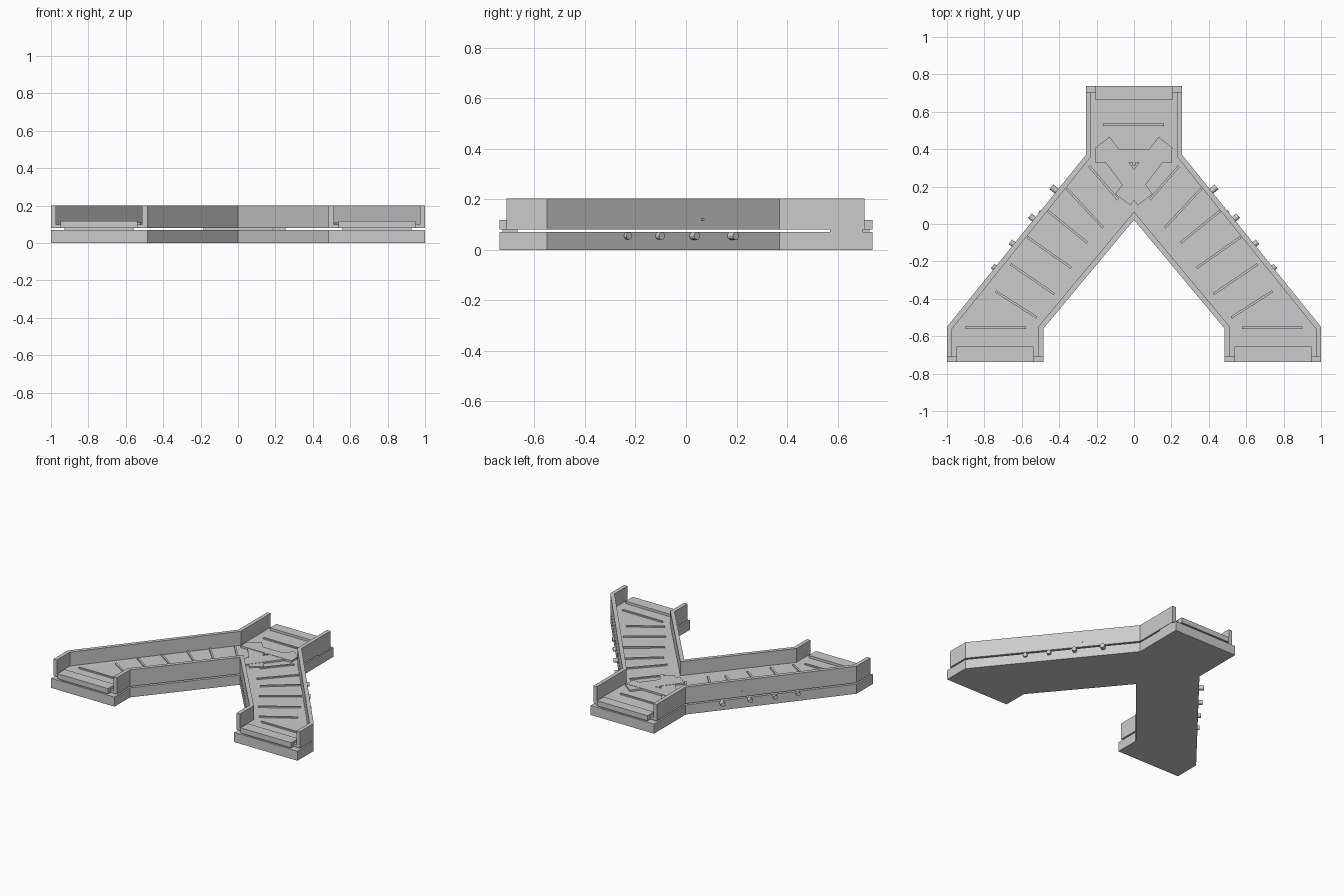
import bpy, bmesh, math
from mathutils import Vector

if "Cube" in bpy.data.objects:
    bpy.data.objects.remove(bpy.data.objects["Cube"])

BASE, WALL_Z0, WALL_Z1 = 0.07, 0.08, 0.202
DECK = 0.1


def prism(name, pts, z0, z1):
    """Extrude a plan outline between two heights."""
    bm = bmesh.new()
    face = bm.faces.new([bm.verts.new((x, y, z0)) for x, y in pts])
    res = bmesh.ops.extrude_face_region(bm, geom=[face])
    top = [v for v in res["geom"] if isinstance(v, bmesh.types.BMVert)]
    bmesh.ops.translate(bm, verts=top, vec=(0, 0, z1 - z0))
    bmesh.ops.recalc_face_normals(bm, faces=bm.faces)
    me = bpy.data.meshes.new(name)
    bm.to_mesh(me)
    bm.free()
    ob = bpy.data.objects.new(name, me)
    bpy.context.collection.objects.link(ob)
    return ob


def mirror(pts):
    return [(-x, y) for x, y in reversed(pts)]


def box(name, x0, x1, y0, y1, z0, z1):
    return prism(name, [(x0, y0), (x1, y0), (x1, y1), (x0, y1)], z0, z1)


def offset(path, d):
    """Mitred offset of an open path to its left side."""
    P = [Vector(p) for p in path]
    N = [Vector((-(b - a).y, (b - a).x)).normalized() for a, b in zip(P, P[1:])]
    out = []
    for i, p in enumerate(P):
        a, b = N[max(i - 1, 0)], N[min(i, len(N) - 1)]
        out.append(tuple(p + (a + b) * d / (1 + a.dot(b))))
    return out


def wall(name, path, d):
    return prism(name, list(path) + offset(path, d)[::-1], WALL_Z0, WALL_Z1)


def bar(name, a, b, w, z0, z1):
    """Thin board laid between two plan points."""
    a, b = Vector(a), Vector(b)
    n = Vector((-(b - a).y, (b - a).x)).normalized() * w / 2
    return prism(name, [tuple(p) for p in (a + n, a - n, b - n, b + n)], z0, z1)


def peg(name, x, y, z, r, length, direction):
    bpy.ops.mesh.primitive_cylinder_add(vertices=12, radius=r, depth=length, location=(x, y, z))
    ob = bpy.context.object
    ob.name = name
    ob.rotation_euler = Vector(direction).to_track_quat('Z', 'Y').to_euler()
    return ob


# Forked base slab
half = [(0.257, 0.738), (0.257, 0.37), (1.0, -0.55), (1.0, -0.738), (0.485, -0.738), (0.485, -0.56)]
prism("base_slab", half + [(0, 0.022)] + mirror(half), 0, BASE)

# Parapet walls
outer = [(0.257, 0.706), (0.257, 0.37), (1.0, -0.55), (1.0, -0.71)]
fork = [(0.485, -0.71), (0.485, -0.56), (0, 0.022), (-0.485, -0.56), (-0.485, -0.71)]
wall("outer_wall_right", outer, -0.028)
wall("outer_wall_left", mirror(outer), -0.028)
wall("inner_wall", fork, -0.028)
box("rear_wall_block", 0.19, 0.255, 0.57, 0.7, BASE - .002, WALL_Z0 + 0.002)

# Raised walking deck between the walls
prism("deck", offset(outer, -0.026) + offset(fork, -0.026) + offset(mirror(outer), -0.026),
      WALL_Z0 + 0.001, DECK)


# Threshold steps at the three ends
def step(name, cx, y_out, y_in):
    s = 0.012 if y_in > y_out else -0.012
    box(name + "_riser", cx - 0.185, cx + 0.185, *sorted((y_out + s, y_in - s)), BASE - .002, 0.1)
    box(name + "_tread", cx - 0.205, cx + 0.205, *sorted((y_out, y_in)), 0.08, 0.118)


step("rear_step", 0, 0.738, 0.663)
step("right_step", 0.743, -0.738, -0.655)
step("left_step", -0.743, -0.738, -0.655)

# Raised floor battens
LOW, TOP = DECK - 0.005, DECK + 0.009
box("rear_batten", -0.165, 0.16, 0.525, 0.538, LOW, TOP)
battens = [((0.52, -0.50), (0.74, -0.36)), ((0.425, -0.375), (0.66, -0.215)),
           ((0.335, -0.235), (0.57, -0.07)), ((0.25, -0.10), (0.46, 0.07)),
           ((0.165, -0.02), (0.36, 0.19)), ((0.085, 0.13), (0.24, 0.31))]
for side, s in (("right", 1), ("left", -1)):
    for i, (a, b) in enumerate(battens):
        bar(f"{side}_batten_{i}", (s * a[0], a[1]), (s * b[0], b[1]), 0.013, LOW, TOP)
    box(f"{side}_end_batten", s * 0.74 - 0.162, s * 0.74 + 0.162, -0.561, -0.548, LOW, TOP)
    # Crossed boards at the junction
    bar(f"{side}_cross_board", (s * 0.17, 0.435), (s * -0.06, 0.13), 0.1, LOW, TOP + 0.002 + s * 0.001)
    # Bolts through the outer edge
    for i, y in enumerate((0.175, 0.025, -0.11, -0.235)):
        x = 0.257 + (0.37 - y) * 0.743 / 0.92
        r = 0.016 - 0.0005 * i
        depth = 0.02 - 0.007 * i
        peg(f"{side}_bolt_{i}", s * (x + depth * .78 - .012), y + depth * .63 - .008, 0.055, r, 0.06, (s * 0.78, 0.63, 0))
    peg(f"{side}_wall_pin", s * 0.503, 0.065, 0.12, 0.006, 0.01, (s * 0.78, 0.63, 0))
box("junction_board", -0.208, 0.203, 0.328, 0.4, LOW, TOP + 0.005)
peg("junction_pin", 0, 0.32, TOP, 0.01, 0.014, (0, 0, 1))
